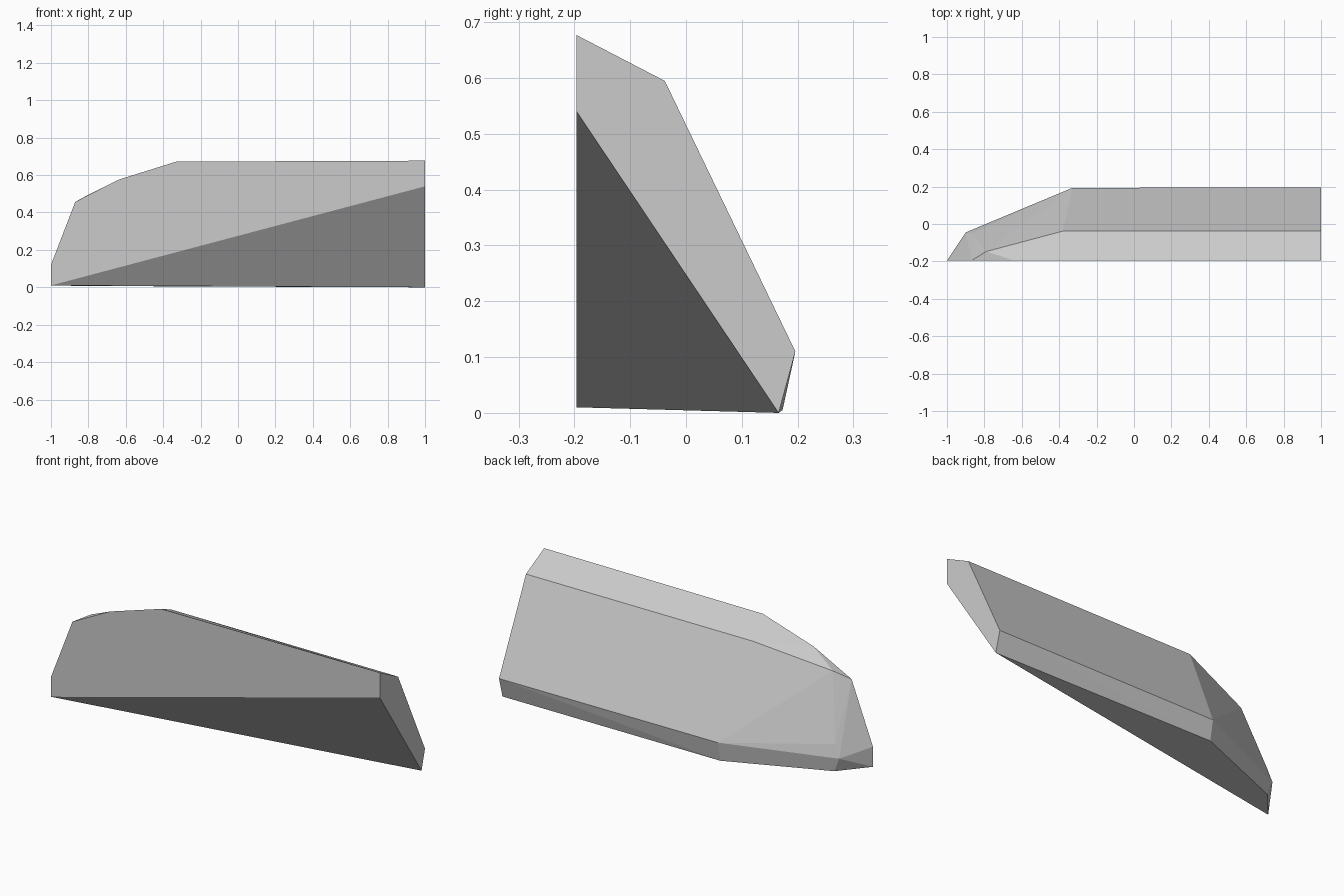
import bpy
import bmesh
import math

cube = bpy.data.objects.get("Cube")
if cube:
    bpy.data.objects.remove(cube, do_unlink=True)

FRONT = -0.196

# Flat front face outline (x, z)
front_outline = [(-1, 0.01), (1, 0.54), (1, 0.677), (-0.33, 0.672),
                 (-0.64, 0.575), (-0.87, 0.457), (-1, 0.12)]

# Bevelled back: upper ridge, widest edge, underside and nose (x, y, z)
ridge = [(1, -0.038, 0.595), (-0.38, -0.038, 0.595), (-0.79, -0.147, 0.5)]
widest = [(1, 0.196, 0.11), (-0.33, 0.193, 0.112), (-0.87, -0.05, 0.155)]
underside = [(1, 0.166, 0), (-0.33, 0.173, 0.005), (-0.87, -0.047, 0.008)]
nose = [(-0.9, -0.045, 0.085)]

grey = bpy.data.materials.new("plain_grey")
grey.use_nodes = True
colour = (0.6, 0.6, 0.6, 1)
grey.diffuse_color = colour
grey.node_tree.nodes["Principled BSDF"].inputs["Base Color"].default_value = colour

# Wrap the outline and ridges into one closed faceted solid
bm = bmesh.new()
points = [(x, FRONT, z) for x, z in front_outline] + ridge + widest + underside + nose
for p in points:
    bm.verts.new(p)
bmesh.ops.convex_hull(bm, input=bm.verts[:])
bmesh.ops.dissolve_limit(bm, angle_limit=math.radians(0.5),
                         verts=bm.verts[:], edges=bm.edges[:])
bmesh.ops.recalc_face_normals(bm, faces=bm.faces[:])

mesh = bpy.data.meshes.new("faceted_panel")
bm.to_mesh(mesh)
bm.free()
mesh.materials.append(grey)
panel = bpy.data.objects.new("faceted_panel", mesh)
bpy.context.collection.objects.link(panel)
